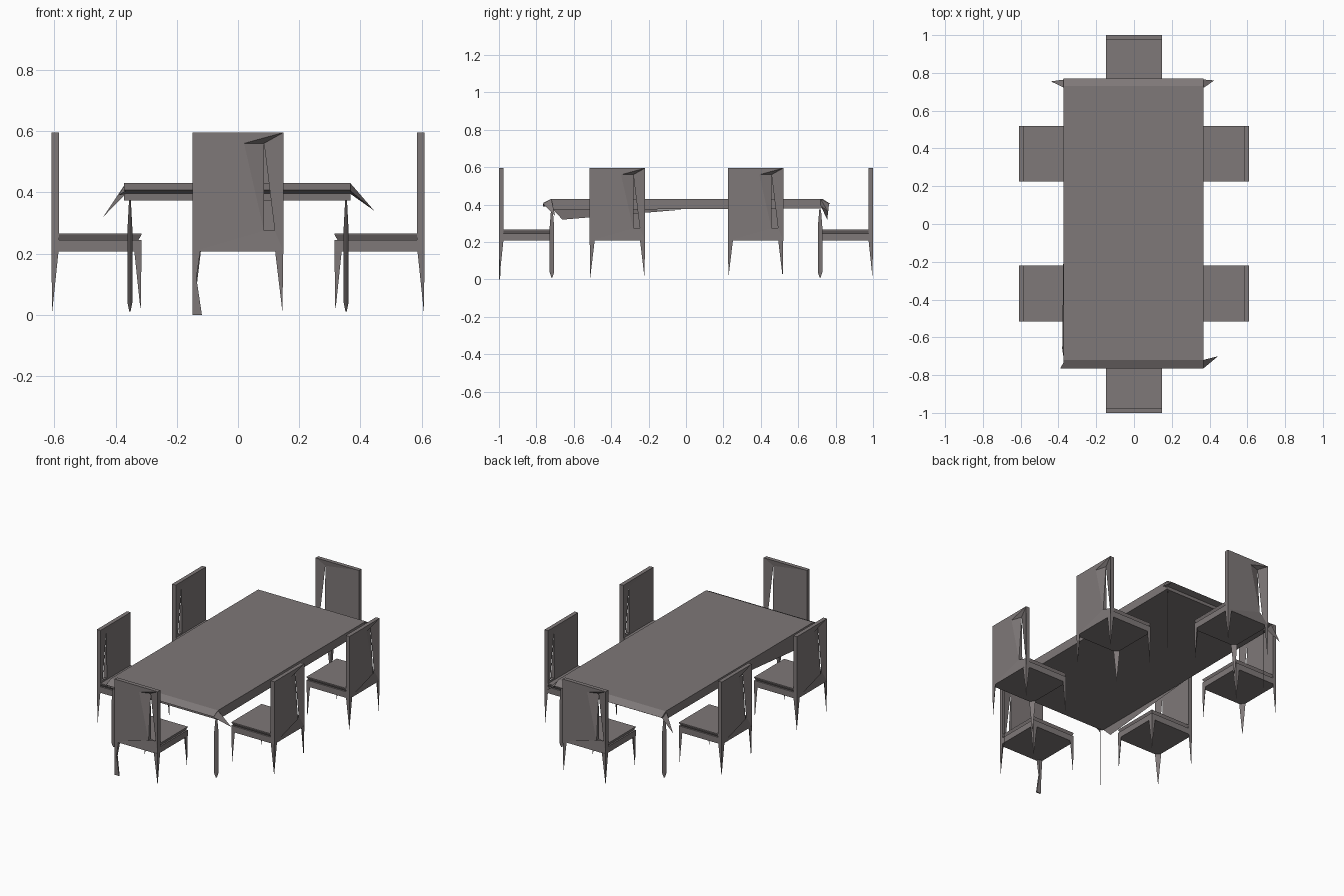
import bpy, bmesh, math
from mathutils import Matrix

if "Cube" in bpy.data.objects:
    bpy.data.objects.remove(bpy.data.objects["Cube"])

grey = bpy.data.materials.new("warm_grey")
grey.diffuse_color = (0.21, 0.188, 0.188, 1)
grey.use_nodes = True
grey.node_tree.nodes["Principled BSDF"].inputs["Base Color"].default_value = grey.diffuse_color


def make(name, verts, faces, place=None):
    """Flat-shaded object from a few points, optionally moved into place."""
    me = bpy.data.meshes.new(name)
    me.from_pydata(verts, [], faces)
    bm = bmesh.new()
    bm.from_mesh(me)
    bmesh.ops.recalc_face_normals(bm, faces=bm.faces)
    bm.to_mesh(me)
    bm.free()
    if place:
        me.transform(place)
    me.materials.append(grey)
    ob = bpy.data.objects.new(name, me)
    bpy.context.collection.objects.link(ob)
    return ob


def loft(name, rings, place=None):
    """Stack of rectangles (x0, x1, y0, y1, z) joined from bottom to top."""
    verts, faces = [], []
    for x0, x1, y0, y1, z in rings:
        verts += [(x0, y0, z), (x1, y0, z), (x1, y1, z), (x0, y1, z)]
    for k in range(len(rings) - 1):
        b = 4 * k
        for i in range(4):
            j = (i + 1) % 4
            faces.append((b + i, b + j, b + 4 + j, b + 4 + i))
    n = len(verts)
    faces += [(n - 4, n - 3, n - 2, n - 1), (3, 2, 1, 0)]
    return make(name, verts, faces, place)


W = 0.148   # half width of a chair


def chair(place, flared):
    """Chair with its back plate at y = 0 facing -y and its seat toward +y."""
    # back plate with a narrow torn slot near one side
    top, low, t = 0.595, 0.207, 0.025
    v = [(-W, 0, top), (W, 0, top), (W, 0, low), (-W, 0, low),
         (-W, t, top), (W, t, top), (W, t, low), (-W, t, low),
         (0.02, 0, 0.56), (0.085, 0.02, 0.56), (0.12, 0.02, 0.275),
         (0.085, 0, 0.275), (0.085, t, 0.275)]
    f = [(0, 1, 8), (8, 1, 9), (1, 2, 10, 9), (8, 9, 11), (0, 8, 11, 3),
         (3, 11, 10, 2), (4, 5, 9), (5, 6, 10, 9), (7, 12, 10, 6),
         (4, 9, 12, 7), (11, 12, 9), (11, 12, 10),
         (0, 1, 5, 4), (1, 2, 6, 5), (2, 3, 7, 6), (3, 0, 4, 7)]
    make("chair_back", v, f, place)
    # closed seat frame and undercut cushion
    loft("seat_frame", [(-W, W, t, 0.295, 0.207), (-W, W, t, 0.295, 0.245)], place)
    loft("seat_cushion", [(-W + .01, W - .01, t, 0.285, 0.244),
                          (-W, W, t, 0.295, 0.262),
                          (-W, W, t, 0.295, 0.266)], place)
    # three-sided legs tapering to points at the outer corners
    for sx in (-1, 1):
        for y, sy in ((0, 1), (0.295, -1)):
            x = sx * W
            if flared and sx < 0 and sy > 0:
                loft("chair_leg", [(x, x + .03, y, y + .006, 0),
                                   (x, x + .012, y, y + .012, .12),
                                   (x, x + .025, y, y + .02, .21)], place)
                continue
            make("chair_leg",
                 [(x, y, .21), (x - sx * .027, y, .21), (x, y + sy * .024, .21),
                  (x - sx * .003, y + sy * .003, .01)],
                 [(0, 1, 2), (0, 1, 3), (1, 2, 3), (2, 0, 3)], place)


# chairs: one at each end, two along each long side
for x, y, turn in ((0, -1, 0), (0, 1, 180), (0.61, -0.367, 90),
                   (0.61, 0.372, 90), (-0.61, -0.367, -90), (-0.61, 0.372, -90)):
    chair(Matrix.Translation((x, y, 0)) @ Matrix.Rotation(math.radians(turn), 4, 'Z'),
          turn == 0)

# table top: closed slab with sloped ends and a short apron below
prof = [(-0.722, 0.373), (-0.724, 0.396), (-0.765, 0.408), (-0.72, 0.431),
        (0.73, 0.431), (0.77, 0.405), (0.73, 0.395), (0.725, 0.379)]
n = len(prof)
tv = [(x, y, z) for x in (-0.372, 0.367) for y, z in prof]
tf = [(i, (i + 1) % n, n + (i + 1) % n, n + i) for i in range(n)]
tf += [tuple(range(n)), tuple(range(n, 2 * n))]
make("table_top", tv, tf)

# pulled-out corner spikes of the table edge
for sx, sy, tip in ((-1, 1, (-0.44, 0.755, 0.32)), (1, 1, (0.425, 0.76, 0.36)),
                    (1, -1, (0.445, -0.70, 0.34)), (-1, -1, (-0.39, -0.765, 0.39))):
    x = 0.367 * sx
    make("corner_spike", [(x, 0.72 * sy, 0.43), (x, 0.765 * sy, 0.405),
                          (x, 0.72 * sy, 0.395), tip],
         [(0, 1, 2), (0, 1, 3), (1, 2, 3), (2, 0, 3)])

# drooping flap along the left edge
make("edge_flap", [(-0.372, -0.715, 0.376), (-0.38, -0.66, 0.32),
                   (-0.372, 0.0, 0.375)], [(0, 1, 2)])

# table legs: thin slanted blades
for sx in (-1, 1):
    for sy in (-1, 1):
        cx, cy, e = sx * .353, sy * .717, .001
        rings = [(.002, .01), (.008, .04), (.008, .28), (.003, .375)]
        lv = []
        for w, z in rings:
            lv += [(cx - w, cy - 1.5 * w, z), (cx + e, cy - e, z),
                   (cx + w, cy + 1.5 * w, z), (cx - e, cy + e, z)]
        lf = [(4 * k + i, 4 * k + (i + 1) % 4, 4 * k + 4 + (i + 1) % 4, 4 * k + 4 + i)
              for k in range(3) for i in range(4)]
        make("table_leg", lv, lf + [(3, 2, 1, 0), (12, 13, 14, 15)])
